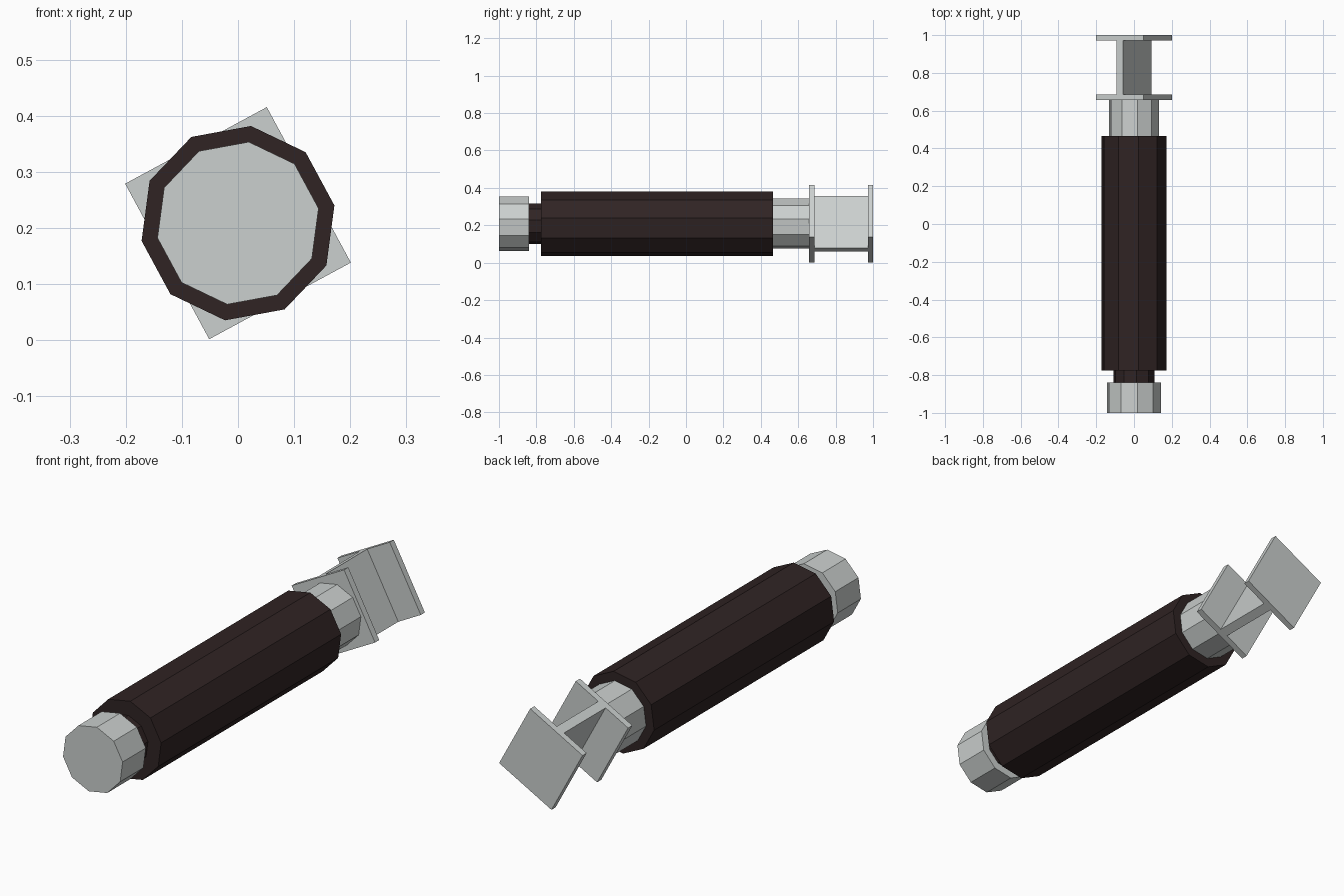
import bpy, bmesh, math

if "Cube" in bpy.data.objects:
    bpy.data.objects.remove(bpy.data.objects["Cube"])

CZ = 0.2085                 # height of the long axis
TILT = math.radians(28.4)   # roll of the whole model about that axis


def material(name, rgb):
    m = bpy.data.materials.new(name)
    m.diffuse_color = (*rgb, 1.0)
    m.use_nodes = True
    m.node_tree.nodes["Principled BSDF"].inputs["Base Color"].default_value = m.diffuse_color
    return m


grey = material("light grey", (0.60, 0.63, 0.62))
dark = material("dark brown", (0.029, 0.017, 0.017))


def prism(name, outline, y0, y1, mat):
    """Extrude a local (u, v) outline along y, rolled by TILT."""
    c, s = math.cos(TILT), math.sin(TILT)
    bm = bmesh.new()
    verts = [bm.verts.new((u * c - v * s, y0, CZ + u * s + v * c)) for u, v in outline]
    face = bm.faces.new(verts)
    ext = bmesh.ops.extrude_face_region(bm, geom=[face])
    moved = [g for g in ext["geom"] if isinstance(g, bmesh.types.BMVert)]
    bmesh.ops.translate(bm, verts=moved, vec=(0, y1 - y0, 0))
    bmesh.ops.recalc_face_normals(bm, faces=bm.faces[:])
    me = bpy.data.meshes.new(name)
    bm.to_mesh(me)
    bm.free()
    me.materials.append(mat)
    ob = bpy.data.objects.new(name, me)
    bpy.context.collection.objects.link(ob)
    return ob


def decagon(r):
    return [(r * math.cos(math.radians(18 + 36 * i)),
             r * math.sin(math.radians(18 + 36 * i))) for i in range(10)]


def rect(w, h):
    return [(-w / 2, -h / 2), (w / 2, -h / 2), (w / 2, h / 2), (-w / 2, h / 2)]


# Ten-sided barrel sections, front to back
prism("front_cap", decagon(0.146), -1.0, -0.84, grey)
prism("front_neck", decagon(0.110), -0.84, -0.775, dark)
prism("sleeve", decagon(0.1747), -0.775, 0.465, dark)
prism("rear_barrel", decagon(0.135), 0.465, 0.657, grey)

# Rear handle: two flanges joined by a thin web
prism("inner_flange", rect(0.287, 0.315), 0.657, 0.686, grey)
prism("handle_web", rect(0.04, 0.315), 0.686, 0.972, grey)
prism("end_flange", rect(0.287, 0.315), 0.972, 1.0, grey)
